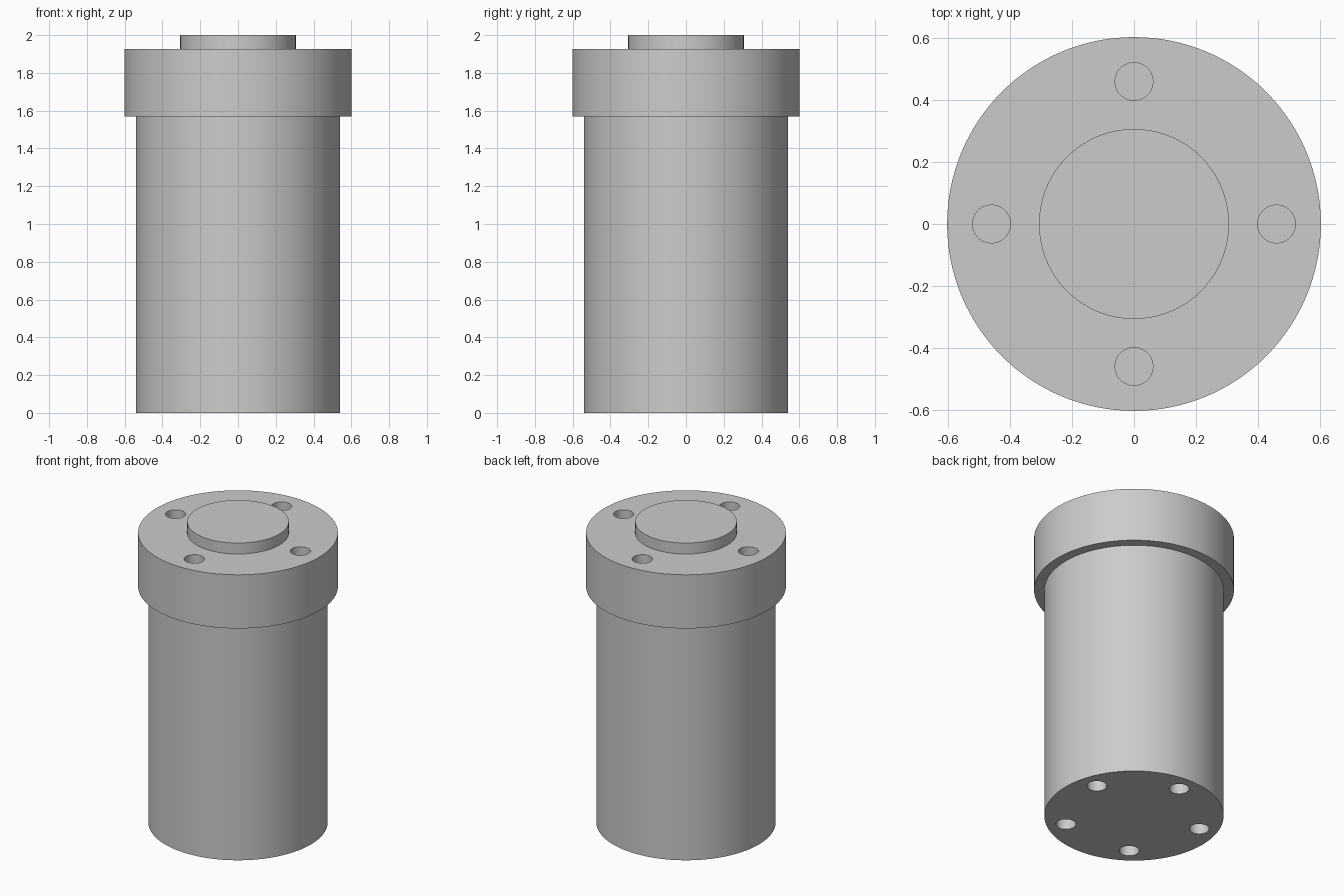
import bpy, bmesh, math

if "Cube" in bpy.data.objects:
    bpy.data.objects.remove(bpy.data.objects["Cube"])

grey = bpy.data.materials.new("plain grey")
grey.diffuse_color = (0.6, 0.6, 0.6, 1)
grey.use_nodes = True
grey.node_tree.nodes["Principled BSDF"].inputs["Base Color"].default_value = grey.diffuse_color


def make_object(name, bm):
    mesh = bpy.data.meshes.new(name)
    bmesh.ops.recalc_face_normals(bm, faces=bm.faces)
    bm.to_mesh(mesh)
    bm.free()
    mesh.materials.append(grey)
    obj = bpy.data.objects.new(name, mesh)
    bpy.context.collection.objects.link(obj)
    return obj


def revolve(name, profile, sides):
    """Closed solid of revolution from (radius, height) points."""
    bm = bmesh.new()
    rings = [[bm.verts.new((r * math.cos(i * math.tau / sides),
                            r * math.sin(i * math.tau / sides), z))
              for i in range(sides)] for r, z in profile]
    for a, b in zip(rings, rings[1:]):
        for i in range(sides):
            j = (i + 1) % sides
            bm.faces.new((a[i], a[j], b[j], b[i]))
    bm.faces.new(rings[0])
    bm.faces.new(rings[-1])
    return make_object(name, bm)


def hole_cutters(name, count, ring, radius, z0, z1, start):
    """Ring of cylinders used to drill blind holes."""
    bm = bmesh.new()
    for k in range(count):
        a = start + k * math.tau / count
        new = bmesh.ops.create_cone(bm, cap_ends=True, segments=40, radius1=radius,
                                    radius2=radius, depth=z1 - z0)
        bmesh.ops.translate(bm, verts=new["verts"], vec=(
            ring * math.cos(a), ring * math.sin(a), (z0 + z1) / 2))
    return make_object(name, bm)


# Barrel, wide flange and raised boss in one stepped profile
housing = revolve("housing", [(0.54, 0), (0.54, 1.57), (0.602, 1.57), (0.602, 1.927),
                              (0.306, 1.927), (0.306, 2.0)], 128)

# Four holes in the flange, five in the base
cutters = [hole_cutters("flange_hole_cutter", 4, 0.459, 0.061, 1.73, 1.99, 0),
           hole_cutters("base_hole_cutter", 5, 0.423, 0.06, -0.1, 0.2, math.pi / 2)]
for cutter in cutters:
    mod = housing.modifiers.new(cutter.name, 'BOOLEAN')
    mod.operation = 'DIFFERENCE'
    mod.solver = 'EXACT'
    mod.object = cutter

# Bake the drilled holes, then remove the cutters
graph = bpy.context.evaluated_depsgraph_get()
drilled = bpy.data.meshes.new_from_object(housing.evaluated_get(graph))
housing.modifiers.clear()
housing.data = drilled
for cutter in cutters:
    bpy.data.objects.remove(cutter)

# Smooth walls with crisp rims
bpy.ops.object.select_all(action='DESELECT')
housing.select_set(True)
bpy.context.view_layer.objects.active = housing
bpy.ops.object.shade_smooth_by_angle(angle=math.radians(30))
